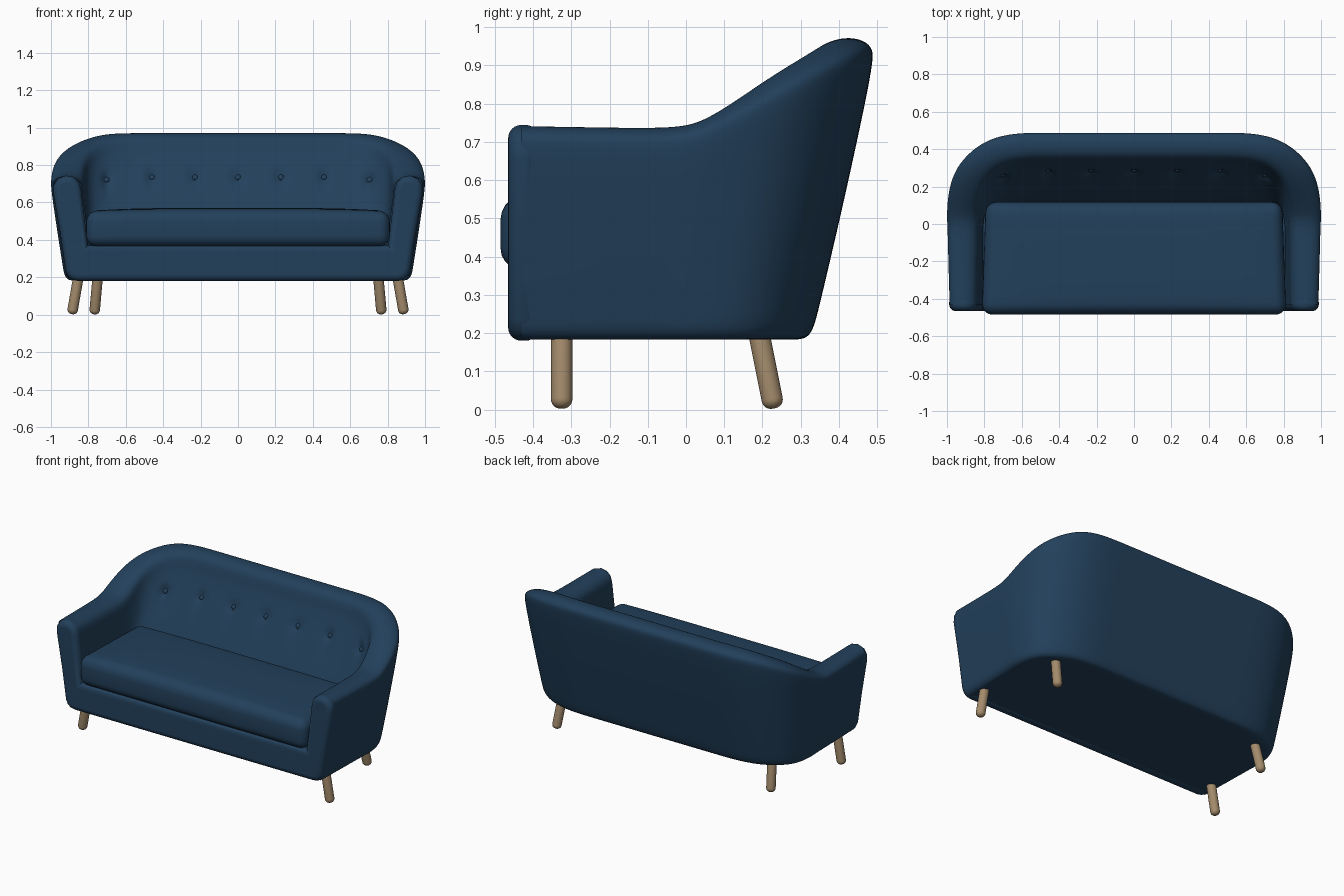
import bpy, bmesh, math
from mathutils import Vector

if "Cube" in bpy.data.objects:
    bpy.data.objects.remove(bpy.data.objects["Cube"])


def material(name, rgb):
    m = bpy.data.materials.new(name)
    m.use_nodes = True
    m.diffuse_color = (*rgb, 1)
    bsdf = m.node_tree.nodes["Principled BSDF"]
    bsdf.inputs["Base Color"].default_value = (*rgb, 1)
    bsdf.inputs["Roughness"].default_value = 0.8
    return m


FABRIC = material("navy fabric", (0.016, 0.051, 0.104))
WOOD = material("light wood", (0.37, 0.26, 0.15))


def add(name, mesh, mat, angle=40):
    mesh.materials.clear()
    mesh.materials.append(mat)
    ob = bpy.data.objects.new(name, mesh)
    bpy.context.collection.objects.link(ob)
    bpy.ops.object.select_all(action="DESELECT")
    ob.select_set(True)
    bpy.context.view_layer.objects.active = ob
    bpy.ops.object.shade_smooth_by_angle(angle=math.radians(angle))
    return ob


def from_bmesh(bm, name):
    bmesh.ops.recalc_face_normals(bm, faces=bm.faces)
    mesh = bpy.data.meshes.new(name)
    bm.to_mesh(mesh)
    bm.free()
    return mesh


def baked(ob):
    """Evaluated mesh of an object, which is then removed."""
    bpy.context.view_layer.update()
    mesh = bpy.data.meshes.new_from_object(ob.evaluated_get(bpy.context.evaluated_depsgraph_get()))
    bpy.data.objects.remove(ob)
    return mesh


# Plan of the wrap-around shell, arm front to back centre:
# outer rim (x, y), inner rim (x, y), inner foot (x, y), top height
PLAN = [
    ((.988, -.43), (.835, -.43), (.805, -.43), .741),
    ((.995, -.20), (.832, -.20), (.805, -.20), .737),
    ((.999, -.02), (.828, -.02), (.805, -.03), .735),
    ((1.004, .05), (.825, .05), (.803, .02), .755),
    ((.995, .18), (.82, .13), (.795, .055), .824),
    ((.957, .30), (.803, .21), (.775, .085), .887),
    ((.867, .402), (.745, .285), (.73, .105), .936),
    ((.757, .466), (.66, .326), (.65, .112), .966),
    ((.62, .491), (.57, .338), (.56, .115), .971),
    ((.46, .491), (.46, .34), (.46, .115), .971),
    ((.23, .491), (.23, .34), (.23, .115), .971),
]


def foot(p, inset=0.0):
    """Outer outline at floor level, tucked in from the rim."""
    y = p[1] * (0.68 - 2 * inset) if p[1] > 0 else p[1]
    return Vector((p[0] * (0.927 - inset), y))


def section(outer, inner, low, top):
    o, i, l, f = Vector(outer), Vector(inner), Vector(low), foot(outer)
    rim = top - 0.06
    rows = [(foot(outer, .055), .183), (foot(outer, .02), .184), (f, .21)]
    rows += [(f.lerp(o, t + .1 * t * (1 - t)), .21 + t * (rim - .21)) for t in (.1, .4, .7, 1)]
    rows += [(o.lerp(i, .02), top - .02), (o.lerp(i, .3), top + .003),
             (o.lerp(i, .72), top - .002), (o.lerp(i, .98), top - .035)]
    rows += [(i.lerp(l, t), rim - .025 + t * (.43 - rim + .025)) for t in (.05, .35, .65, 1)]
    rows.append((l, .30))
    return [Vector((p.x, p.y, z)) for p, z in rows]


# Shell: loft the sections round the plan and smooth them
half = [section(*s) for s in PLAN]
centre = section((0, .491), (0, .34), (0, .115), .971)
mirrored = [[Vector((-v.x, v.y, v.z)) for v in s] for s in reversed(half)]
bm = bmesh.new()
grid = [[bm.verts.new(v) for v in s] for s in half + [centre] + mirrored]
for a, b in zip(grid, grid[1:]):
    for k in range(len(a) - 1):
        bm.faces.new((a[k], a[k + 1], b[k + 1], b[k]))
cage = add("shell_cage", from_bmesh(bm, "shell_cage"), FABRIC)
cage.modifiers.new("smooth", "SUBSURF").levels = 3
shell = baked(cage)

# Buttons, each pulled into a tuft in the backrest
for n, bx in enumerate((-.70, -.46, -.23, 0, .23, .46, .70)):
    front = [v for v in shell.vertices if 0 < v.co.y < .32 and abs(v.co.x - bx) < .2 and v.co.z > .5]
    hit = min(front, key=lambda v: (v.co.x - bx) ** 2 + (v.co.z - .735) ** 2)
    spot, normal = hit.co.copy(), hit.normal.copy()
    if normal.y > 0:
        normal.negate()
    for v in front:
        d = v.co - spot
        across = d.x ** 2 / .025 ** 2
        pit = math.exp(-across - d.z ** 2 / .028 ** 2)
        fold = math.exp(-across - (d.z + .03) ** 2 / .07 ** 2)
        v.co -= normal * (.018 * pit + .007 * fold)
    bm = bmesh.new()
    bmesh.ops.create_uvsphere(bm, u_segments=16, v_segments=10, radius=.015)
    bmesh.ops.scale(bm, vec=(1, 1, .5), verts=bm.verts)
    button = add(f"button_{n + 1}", from_bmesh(bm, "button"), FABRIC)
    button.rotation_euler = normal.to_track_quat("Z", "Y").to_euler()
    button.location = spot - normal * .018
add("shell", shell, FABRIC)

# Underside closing the shell
outline = [foot(s[0], .035) for s in PLAN]
bm = bmesh.new()
bm.faces.new([bm.verts.new((p.x, p.y, .185)) for p in outline]
             + [bm.verts.new((-p.x, p.y, .185)) for p in reversed(outline)])
add("underside", from_bmesh(bm, "underside"), FABRIC)

# Front panel: arm fronts and apron in one padded outline
side = [(.855, .18), (.885, .187), (.908, .204), (.922, .235), (.95, .43), (.988, .655), (.985, .695),
        (.963, .728), (.92, .744), (.88, .737), (.85, .71), (.838, .67), (.803, .37)]
curve = bpy.data.curves.new("front_outline", "CURVE")
curve.dimensions, curve.fill_mode = "2D", "BOTH"
curve.extrude, curve.bevel_depth, curve.offset = .006, .034, -.034
curve.bevel_resolution = 5
points = side + [(-x, z) for x, z in reversed(side)]
spline = curve.splines.new("POLY")
spline.points.add(len(points) - 1)
for p, (x, z) in zip(spline.points, points):
    p.co = (x, z, 0, 1)
spline.use_cyclic_u = True
panel_curve = bpy.data.objects.new("front_outline", curve)
bpy.context.collection.objects.link(panel_curve)
panel = add("front_panel", baked(panel_curve), FABRIC)
panel.rotation_euler.x = math.pi / 2
panel.location.y = -.425


def padded_box(name, lo, hi, radius, crown=0.0, taper=0.0):
    lo, hi = Vector(lo), Vector(hi)
    mid, size = (lo + hi) / 2, hi - lo
    bm = bmesh.new()
    bmesh.ops.create_cube(bm, size=1)
    bmesh.ops.scale(bm, vec=size, verts=bm.verts)
    bmesh.ops.bevel(bm, geom=bm.edges[:], offset=radius, segments=5, profile=.5, affect="EDGES")
    for axis, count in ((0, 16), (1, 8)):
        for k in range(1, count):
            at = Vector()
            at[axis] = size[axis] * (k / count - .5) * .9
            no = Vector()
            no[axis] = 1
            bmesh.ops.bisect_plane(bm, geom=bm.verts[:] + bm.edges[:] + bm.faces[:], plane_co=at, plane_no=no)
    for v in bm.verts:
        u, w = 2 * v.co.x / size.x, 2 * v.co.y / size.y
        if v.co.z > 0:
            v.co.z += crown * (1 - u ** 4) * (1 - w ** 4)
        v.co.x *= 1 - taper * w
        v.co += mid
    return add(name, from_bmesh(bm, name), FABRIC)


padded_box("seat_platform", (-.82, -.425, .2), (.82, .22, .366), .01)
padded_box("seat_cushion", (-.803, -.485, .364), (.803, .118, .554), .058, .017, .013)

# Splayed round legs with softened feet
for name, top, tip in (("front", (.853, -.325, .2), (.888, -.325, 0)),
                       ("back", (.75, .19, .2), (.768, .23, 0))):
    for label, s in (("left", 1), ("right", -1)):
        a, b = Vector((top[0] * s, *top[1:])), Vector((tip[0] * s, *tip[1:]))
        axis = a - b
        bm = bmesh.new()
        bmesh.ops.create_cone(bm, cap_ends=True, segments=24, radius1=.028, radius2=.028, depth=axis.length)
        rim = [e for e in bm.edges if all(v.co.z < 0 for v in e.verts)]
        bmesh.ops.bevel(bm, geom=rim, offset=.024, segments=6, profile=.5, affect="EDGES")
        leg = add(f"{name}_{label}_leg", from_bmesh(bm, "leg"), WOOD)
        leg.rotation_euler = axis.to_track_quat("Z", "Y").to_euler()
        leg.location = (a + b) / 2 + Vector((0, 0, .003))
